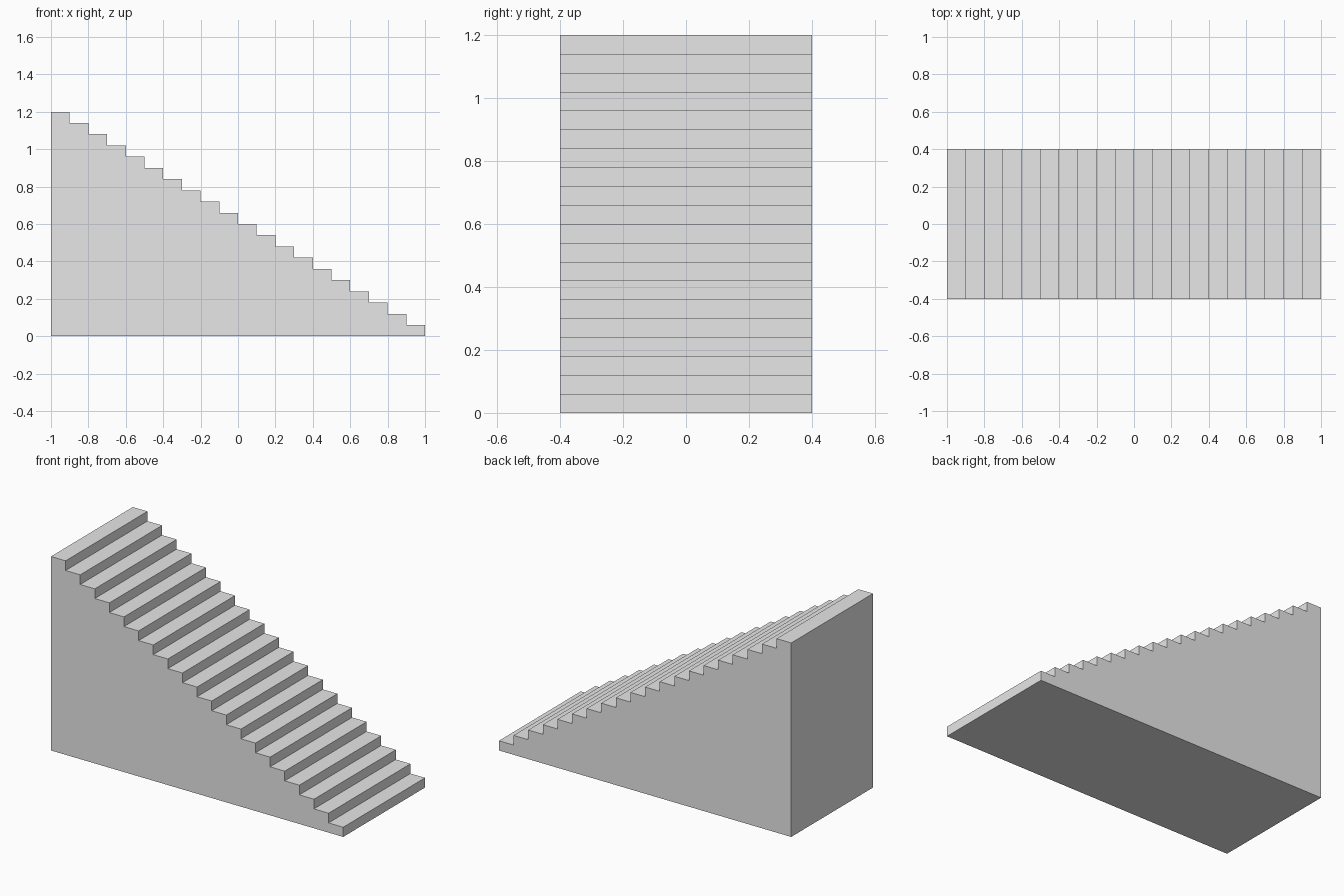
import bpy
import bmesh

cube = bpy.data.objects.get("Cube")
if cube:
    bpy.data.objects.remove(cube, do_unlink=True)

STEPS = 20
LENGTH, WIDTH, HEIGHT = 2.0, 0.8, 1.2
TREAD = LENGTH / STEPS
RISER = HEIGHT / STEPS

# Plain grey
grey = bpy.data.materials.new("plain_grey")
grey.use_nodes = True
colour = (0.8, 0.8, 0.8, 1.0)
grey.diffuse_color = colour
grey.node_tree.nodes["Principled BSDF"].inputs["Base Color"].default_value = colour

# Stepped side profile, climbing towards -x
profile = [(-LENGTH / 2, 0), (LENGTH / 2, 0)]
for i in range(STEPS):
    x = LENGTH / 2 - i * TREAD
    z = (i + 1) * RISER
    profile += [(x, z), (x - TREAD, z)]

# Solid staircase: the profile extruded across its width
bm = bmesh.new()
side = bm.faces.new([bm.verts.new((x, -WIDTH / 2, z)) for x, z in profile])
extruded = bmesh.ops.extrude_face_region(bm, geom=[side], use_keep_orig=True)
moved = [g for g in extruded["geom"] if isinstance(g, bmesh.types.BMVert)]
bmesh.ops.translate(bm, verts=moved, vec=(0, WIDTH, 0))
bmesh.ops.recalc_face_normals(bm, faces=bm.faces)

mesh = bpy.data.meshes.new("staircase")
bm.to_mesh(mesh)
bm.free()
mesh.materials.append(grey)
staircase = bpy.data.objects.new("staircase", mesh)
bpy.context.collection.objects.link(staircase)
